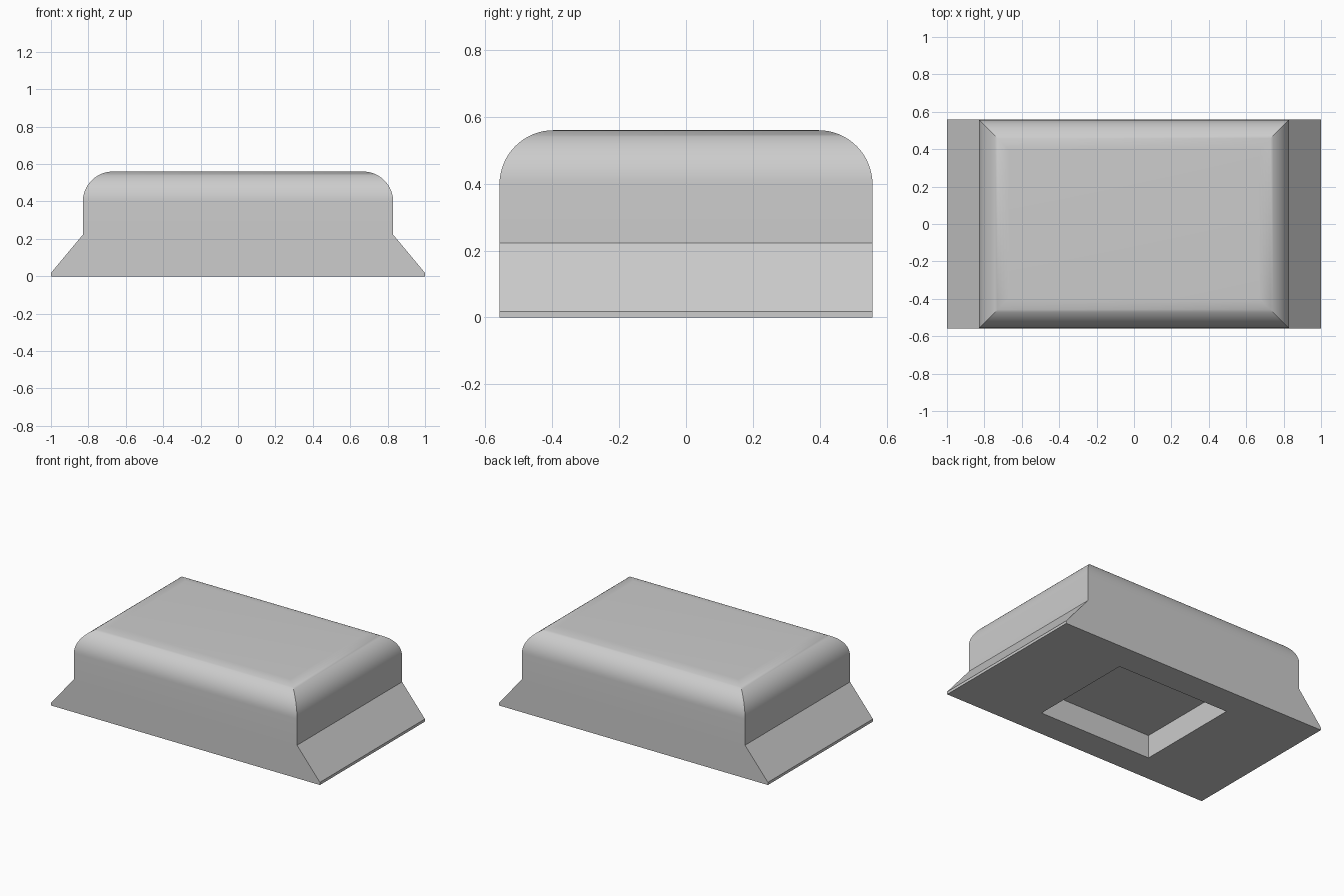
import bpy, bmesh, math

cube = bpy.data.objects.get("Cube")
if cube:
    bpy.data.objects.remove(cube, do_unlink=True)

FOOT_X, BODY_X, HALF_Y = 1.0, 0.83, 0.558
LIP_Z, FLARE_Z, HEIGHT = 0.018, 0.222, 0.56
RADIUS, STEPS = 0.162, 16
POCKET_X, POCKET_Y, POCKET_DEPTH = 0.42, 0.365, 0.155
CORNERS = [(-1, -1), (1, -1), (1, 1), (-1, 1)]

grey = bpy.data.materials.new("light grey")
grey.use_nodes = True
colour = (0.604, 0.604, 0.604, 1)
grey.diffuse_color = colour
grey.node_tree.nodes["Principled BSDF"].inputs["Base Color"].default_value = colour

# Section sizes from the flared foot up to the rounded, mitred top
sections = [(FOOT_X, HALF_Y, 0), (FOOT_X, HALF_Y, LIP_Z), (BODY_X, HALF_Y, FLARE_Z)]
for i in range(STEPS + 1):
    a = math.pi / 2 * i / STEPS
    inset = RADIUS * (1 - math.cos(a))
    sections.append((BODY_X - inset, HALF_Y - inset, HEIGHT - RADIUS * (1 - math.sin(a))))

# Loft the rectangular sections into a closed block
bm = bmesh.new()
rings = [[bm.verts.new((x * sx, y * sy, z)) for sx, sy in CORNERS] for x, y, z in sections]
for low, high in zip(rings, rings[1:]):
    for i in range(4):
        j = (i + 1) % 4
        bm.faces.new((low[i], low[j], high[j], high[i]))
bm.faces.new(rings[-1])

# Underside with a rectangular pocket
mouth, floor = ([bm.verts.new((POCKET_X * sx, POCKET_Y * sy, z)) for sx, sy in CORNERS]
                for z in (0, POCKET_DEPTH))
for outer, inner in ((rings[0], mouth), (mouth, floor)):
    for i in range(4):
        j = (i + 1) % 4
        bm.faces.new((outer[j], outer[i], inner[i], inner[j]))
bm.faces.new(floor[::-1])
bmesh.ops.recalc_face_normals(bm, faces=bm.faces)

mesh = bpy.data.meshes.new("rounded_block")
bm.to_mesh(mesh)
bm.free()
mesh.materials.append(grey)
block = bpy.data.objects.new("rounded_block", mesh)
bpy.context.collection.objects.link(block)

# Smooth the rounding, keep the edges crisp
bpy.ops.object.select_all(action="DESELECT")
block.select_set(True)
bpy.context.view_layer.objects.active = block
bpy.ops.object.shade_smooth_by_angle(angle=math.radians(30))
